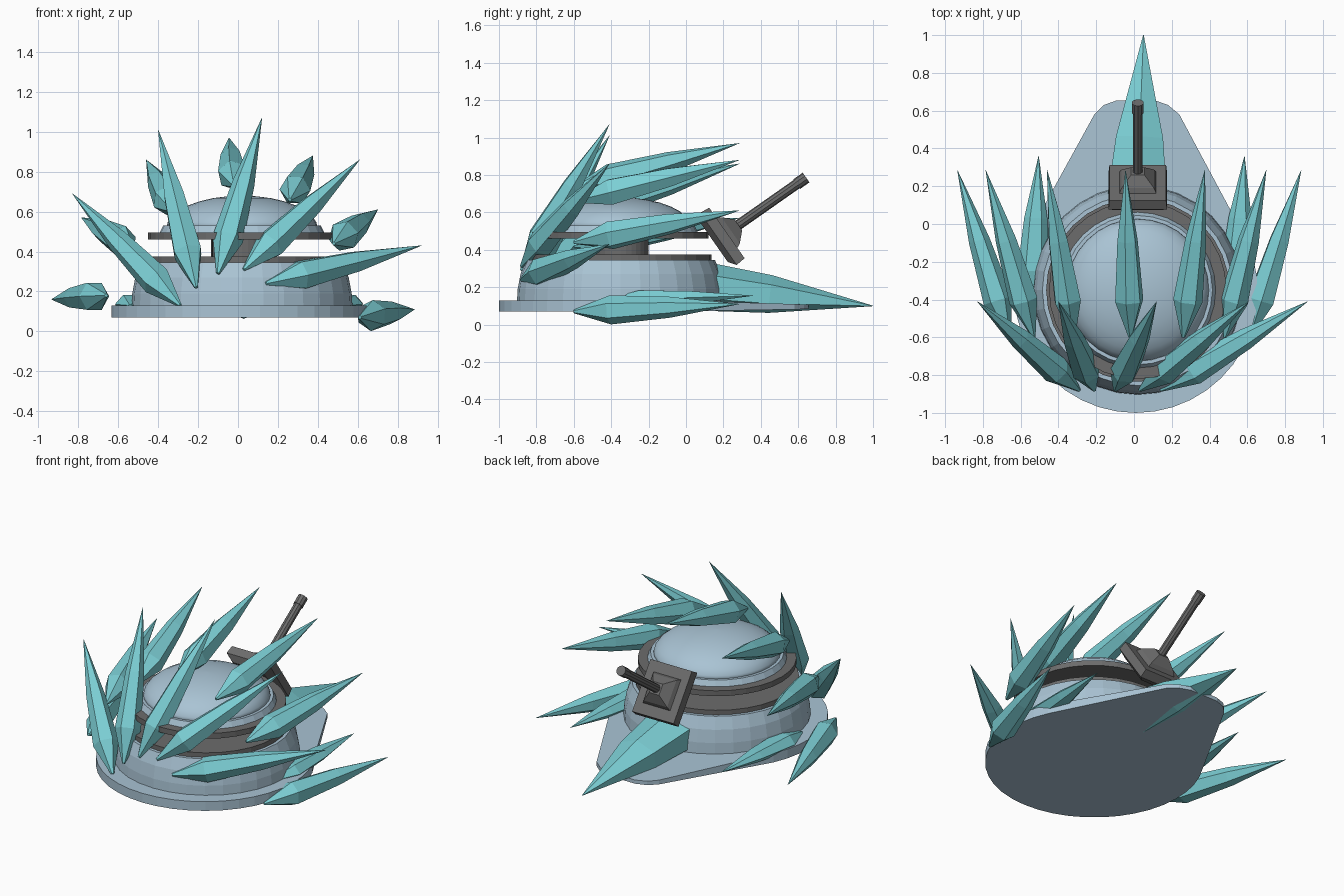
import bpy, bmesh, math
from mathutils import Vector, Matrix

if "Cube" in bpy.data.objects:
    bpy.data.objects.remove(bpy.data.objects["Cube"])

CX, CY = 0.02, -0.35      # turret axis
SEG = 32


def material(name, rgb):
    m = bpy.data.materials.new(name)
    m.diffuse_color = (*rgb, 1)
    m.use_nodes = True
    m.node_tree.nodes["Principled BSDF"].inputs["Base Color"].default_value = m.diffuse_color
    return m


BLUE = material("pale_blue", (0.40, 0.55, 0.66))
TEAL = material("crystal_teal", (0.20, 0.62, 0.66))
GREY = material("dark_grey", (0.15, 0.15, 0.15))


def finish(bm, name, mat, smooth=False):
    bmesh.ops.remove_doubles(bm, verts=bm.verts, dist=1e-5)
    bmesh.ops.recalc_face_normals(bm, faces=bm.faces)
    me = bpy.data.meshes.new(name)
    bm.to_mesh(me)
    bm.free()
    me.materials.append(mat)
    ob = bpy.data.objects.new(name, me)
    bpy.context.collection.objects.link(ob)
    if smooth:
        for p in me.polygons:
            p.use_smooth = True
    return ob


def loft(bm, rings):
    """Skin a list of equal-length point rings and cap both ends."""
    vs = [[bm.verts.new(p) for p in r] for r in rings]
    n = len(vs[0])
    for a, b in zip(vs, vs[1:]):
        for i in range(n):
            j = (i + 1) % n
            bm.faces.new((a[i], a[j], b[j], b[i]))
    bm.faces.new(vs[0][::-1])
    bm.faces.new(vs[-1])


def lathe(name, profile, mat, smooth=False):
    """Revolve (radius, z) points about the turret axis."""
    bm = bmesh.new()
    ang = [2 * math.pi * i / SEG for i in range(SEG)]
    loft(bm, [[(CX + r * math.cos(a), CY + r * math.sin(a), z) for a in ang]
              for r, z in profile])
    return finish(bm, name, mat, smooth)


def crystal(name, base, tip, width=0.078, height=0.078, turn=0.0):
    """Six-sided shard: short root, broad belly, long point."""
    base, tip = Vector(base), Vector(tip)
    d = (tip - base).normalized()
    side = d.cross(Vector((0, 0, 1))).normalized()
    up = side.cross(d)
    bm = bmesh.new()
    rings = []
    for t, k in ((0, 0.12), (0.22, 1.0), (0.58, 0.72), (1, 0.01)):
        c = base.lerp(tip, t)
        rings.append([c + side * (k * width * math.cos(a)) + up * (k * height * math.sin(a))
                      for a in (turn + math.pi / 3 * i for i in range(6))])
    loft(bm, rings)
    return finish(bm, name, TEAL)


# teardrop base plate, thinning toward the rear
outline = []
for i in range(27):
    a = math.radians(25 - 230 * i / 26)
    outline.append((0.01 + 0.645 * math.cos(a), -0.355 + 0.645 * math.sin(a)))
outline += [(-0.21, 0.58), (-0.16, 0.63), (-0.09, 0.655),
            (0.11, 0.655), (0.18, 0.63), (0.24, 0.58)]
bm = bmesh.new()
loft(bm, [[(x, y, 0.07 + max(0, y) * 0.02) for x, y in outline],
          [(x, y, 0.13 - max(0, y) * 0.035) for x, y in outline]])
finish(bm, "base_plate", BLUE)

# drum, rings, neck and dome
lathe("drum", [(0.555, 0.10), (0.55, 0.19), (0.535, 0.27), (0.505, 0.345)], BLUE)
lathe("lower_ring", [(0.485, 0.335), (0.485, 0.375)], GREY)
lathe("neck", [(0.15, 0.37), (0.15, 0.47)], GREY)
lathe("upper_ring", [(0.47, 0.46), (0.47, 0.495)], GREY)
lathe("dome_rim", [(0.415, 0.49), (0.395, 0.53)], BLUE)
lathe("dome", [(0.38 * math.cos(t), 0.515 + 0.165 * math.sin(t))
               for t in (math.pi / 2 * i / 8 * 0.998 for i in range(9))], BLUE, True)

# cannon, built along its own axis
tilt = math.radians(35)
CANNON = (Matrix.Translation((CX, 0.19, 0.47)) @
          Matrix.Rotation(tilt - math.pi / 2, 4, 'X'))


def cannon_part(name, sections, sides):
    """sections: (half_x, half_y, z) along the cannon axis."""
    bm = bmesh.new()
    k = 1 / math.cos(math.pi / sides)
    loft(bm, [[CANNON @ Vector((k * rx * math.cos(a), k * ry * math.sin(a), z))
               for a in (2 * math.pi * (i + 0.5) / sides for i in range(sides))]
              for rx, ry, z in sections])
    return finish(bm, name, GREY)


cannon_part("cannon_shield", [(0.11, 0.13, -0.05), (0.155, 0.17, -0.02), (0.15, 0.165, 0.035)], 4)
cannon_part("cannon_mount", [(0.1, 0.1, 0.03), (0.085, 0.085, 0.06), (0.035, 0.035, 0.11)], 4)
cannon_part("cannon_barrel", [(0.026, 0.026, 0.08), (0.026, 0.026, 0.55)], 10)
cannon_part("cannon_muzzle", [(0.03, 0.03, 0.49), (0.03, 0.03, 0.552)], 10)

# front fan of crystals: root (x, z) and tip (x, z)
for i, (bx, bz, tx, tz) in enumerate([
        (0.14, 0.24, 0.92, 0.43), (0.03, 0.31, 0.61, 0.86), (-0.10, 0.29, 0.12, 1.07),
        (-0.21, 0.22, -0.40, 1.01), (-0.29, 0.13, -0.83, 0.69)]):
    crystal(f"front_crystal_{i + 1}", (bx, -0.88, bz), (tx, -0.41, tz), turn=0.3 * i)

# crown of crystals sweeping back over the dome
for i, (bx, bz, tx, tz) in enumerate([
        (-0.66, 0.18, -0.935, 0.16), (-0.53, 0.42, -0.785, 0.57), (-0.32, 0.60, -0.46, 0.86),
        (-0.02, 0.73, -0.045, 0.97), (0.26, 0.66, 0.375, 0.88), (0.48, 0.44, 0.70, 0.61),
        (0.61, 0.07, 0.885, 0.11)]):
    crystal(f"crown_crystal_{i + 1}", (bx, -0.6, bz), (tx, 0.285, tz), turn=0.25 * i)

# low side crystals and the broad tail crystal
crystal("side_crystal_right", (0.53, -0.42, 0.13), (0.585, 0.36, 0.155), 0.085, 0.055)
crystal("side_crystal_left", (-0.54, -0.42, 0.13), (-0.505, 0.36, 0.155), 0.085, 0.055)
crystal("tail_crystal", (0.0, -0.3, 0.25), (0.05, 1.0, 0.1), 0.20, 0.14, math.pi / 6)
